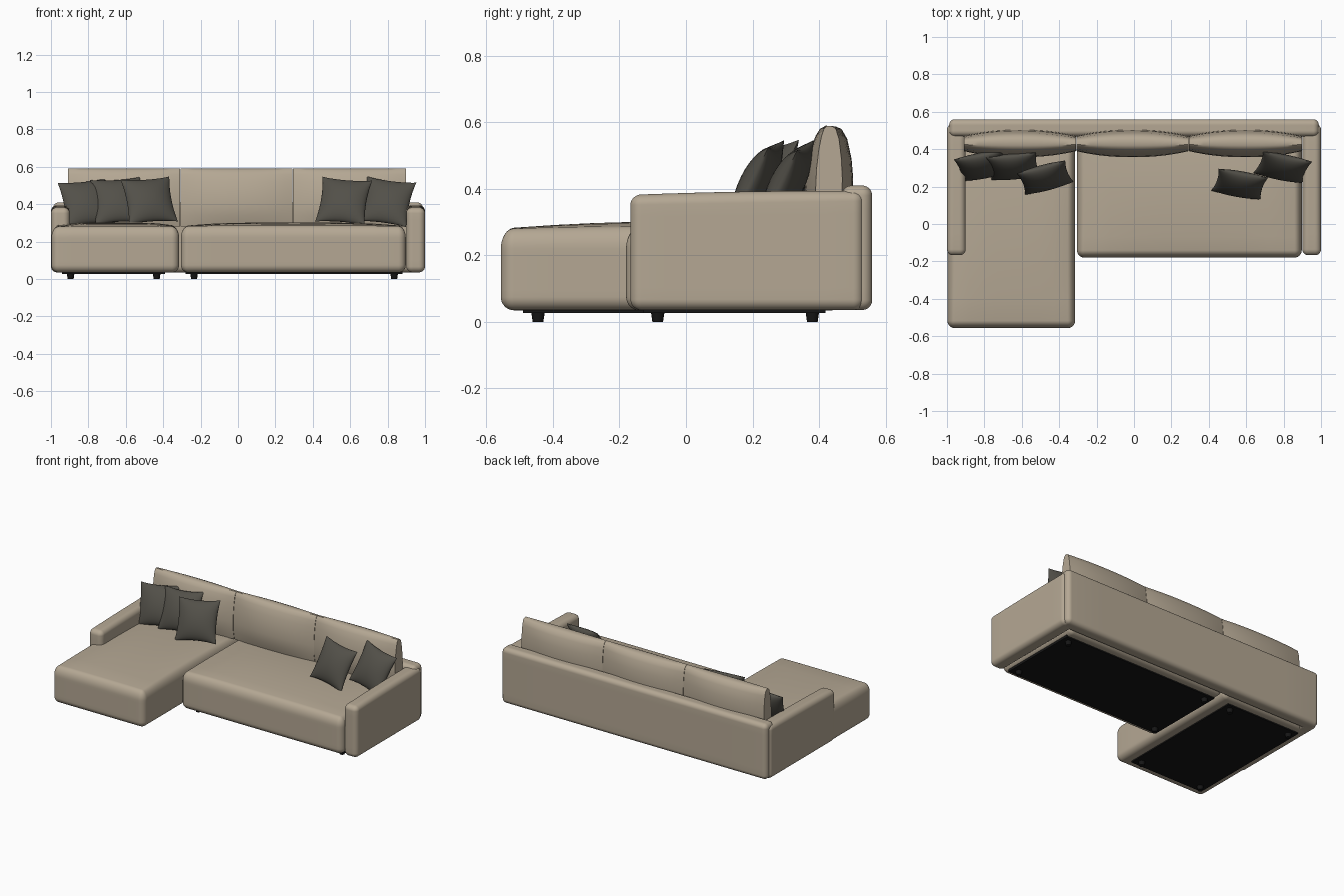
import bpy
import bmesh
import math
from mathutils import Matrix, Vector

old = bpy.data.objects.get("Cube")
if old:
    bpy.data.objects.remove(old, do_unlink=True)


def make_material(name, rgb):
    mat = bpy.data.materials.new(name)
    mat.use_nodes = True
    color = (*rgb, 1.0)
    mat.diffuse_color = color
    bsdf = mat.node_tree.nodes["Principled BSDF"]
    bsdf.inputs["Base Color"].default_value = color
    bsdf.inputs["Roughness"].default_value = 0.85
    return mat


BEIGE = make_material("beige fabric", (0.46, 0.39, 0.295))
GREY = make_material("dark grey fabric", (0.085, 0.08, 0.066))
BLACK = make_material("black base", (0.008, 0.008, 0.008))


def finish(name, bm, mat, angle=40):
    bmesh.ops.recalc_face_normals(bm, faces=bm.faces)
    mesh = bpy.data.meshes.new(name)
    bm.to_mesh(mesh)
    bm.free()
    mesh.materials.append(mat)
    obj = bpy.data.objects.new(name, mesh)
    bpy.context.collection.objects.link(obj)
    bpy.ops.object.select_all(action="DESELECT")
    obj.select_set(True)
    bpy.context.view_layer.objects.active = obj
    bpy.ops.object.shade_smooth_by_angle(angle=math.radians(angle))
    return obj


def soft_box(name, lo, hi, radius, top_radius, crown=0.0, slope=0.0):
    """Upholstered block: rounded edges, domed top, optional rise to the back."""
    lo, hi = Vector(lo), Vector(hi)
    mid, half = (lo + hi) / 2, (hi - lo) / 2
    bm = bmesh.new()
    bmesh.ops.create_cube(bm, size=2)
    bmesh.ops.subdivide_edges(bm, edges=bm.edges[:], cuts=15, use_grid_fill=True)
    for v in bm.verts:
        core, away, rad = Vector(), Vector(), Vector()
        for i in range(3):
            t = v.co[i]
            r = top_radius if i == 2 and t > 0 else radius
            side = math.copysign(1, t)
            # the outer part of every axis bends around the rounded edge
            corner = max(0.0, (abs(t) - 0.5) / 0.5)
            core[i] = side * min(abs(t) / 0.5, 1) * (half[i] - r)
            away[i] = side * math.tan(corner * math.pi / 4)
            rad[i] = r
        away.normalize()
        p = core + Vector(a * r for a, r in zip(away, rad))
        u, w = p.x / half.x, p.y / half.y
        if v.co.z > 0:
            rise = crown * (1 - u ** 4) * (1 - w ** 2) + slope * (w + 1) / 2
            p.z += rise * min(1, v.co.z * 2)
        v.co = mid + p
    return finish(name, bm, BEIGE)


def plain_box(name, lo, hi, mat):
    lo, hi = Vector(lo), Vector(hi)
    bm = bmesh.new()
    bmesh.ops.create_cube(bm, size=1)
    for v in bm.verts:
        v.co = (lo + hi) / 2 + v.co * (hi - lo)
    return finish(name, bm, mat)


def back_cushion(name, x0, x1):
    """Side profile swept along x, fuller in the middle than at the ends."""
    profile = [(.38, .28), (.36, .34), (.357, .40), (.362, .46), (.375, .52),
               (.39, .56), (.403, .581), (.42, .59), (.45, .588), (.468, .58),
               (.485, .55), (.498, .49), (.503, .43), (.50, .36), (.48, .28)]
    bm = bmesh.new()
    rings, steps, yc = [], 16, 0.43
    for s in range(steps + 1):
        u = 2 * s / steps - 1
        full = 0.55 + 0.45 * (1 - abs(u) ** 2.2)
        rings.append([bm.verts.new((x0 + (x1 - x0) * s / steps,
                                    yc + (y - yc) * full, z)) for y, z in profile])
    n = len(profile)
    for a, b in zip(rings, rings[1:]):
        for i in range(n):
            j = (i + 1) % n
            bm.faces.new((a[i], a[j], b[j], b[i]))
    bm.faces.new(rings[0])
    bm.faces.new(rings[-1])
    return finish(name, bm, BEIGE)


def throw_pillow(name, center, yaw, roll, lean=27, size=0.27, puff=0.05):
    """Square pillow with pinched corners and slightly hollow sides."""
    bm = bmesh.new()
    n = 16
    for face in (-1, 1):
        grid = []
        for i in range(n + 1):
            u = math.sin((i / n - 0.5) * math.pi)
            row = []
            for j in range(n + 1):
                w = math.sin((j / n - 0.5) * math.pi)
                x = u * (1 - 0.09 * (1 - w * w)) * size / 2
                z = w * (1 - 0.09 * (1 - u * u)) * size / 2
                y = face * puff * (max(0, (1 - u * u) * (1 - w * w))) ** 0.55
                row.append(bm.verts.new((x, y, z)))
            grid.append(row)
        for i in range(n):
            for j in range(n):
                bm.faces.new((grid[i][j], grid[i + 1][j],
                              grid[i + 1][j + 1], grid[i][j + 1]))
    bmesh.ops.remove_doubles(bm, verts=bm.verts, dist=0.0003)
    turn = (Matrix.Rotation(math.radians(yaw), 4, "Z")
            @ Matrix.Rotation(math.radians(-lean), 4, "X")
            @ Matrix.Rotation(math.radians(roll), 4, "Y"))
    bmesh.ops.transform(bm, matrix=Matrix.Translation(center) @ turn, verts=bm.verts)
    return finish(name, bm, GREY, 50)


def foot(name, x, y):
    bm = bmesh.new()
    bmesh.ops.create_cone(bm, cap_ends=True, segments=16, radius1=0.016,
                          radius2=0.021, depth=0.034,
                          matrix=Matrix.Translation((x, y, 0.017)))
    return finish(name, bm, BLACK)


# Seats
soft_box("chaise_seat", (-0.998, -0.557, 0.035), (-0.315, 0.48, 0.28), 0.04, 0.06, 0.022)
soft_box("main_seat", (-0.305, -0.18, 0.035), (0.897, 0.48, 0.282), 0.04, 0.06, 0.02)

# Arms and backrest
soft_box("right_arm", (-1.0, -0.167, 0.036), (-0.9, 0.535, 0.382), 0.032, 0.03, 0.004, 0.012)
soft_box("left_arm", (0.9, -0.167, 0.036), (1.0, 0.535, 0.382), 0.032, 0.03, 0.004, 0.012)
soft_box("backrest", (-0.988, 0.468, 0.036), (0.988, 0.56, 0.41), 0.03, 0.03)

# Loose back cushions
for label, x0, x1 in (("right", -0.91, -0.31), ("middle", -0.308, 0.292), ("left", 0.294, 0.897)):
    back_cushion(label + "_back_cushion", x0, x1)

# Throw pillows: centre, yaw, roll
pillows = [((-0.81, 0.312, 0.408), 8, -6), ((-0.643, 0.308, 0.418), 4, -4),
           ((-0.475, 0.248, 0.42), 13, -4), ((0.565, 0.213, 0.417), -8, 5),
           ((0.795, 0.303, 0.413), -8, 8)]
for i, (center, yaw, roll) in enumerate(pillows):
    throw_pillow(f"throw_pillow_{i + 1}", center, yaw, roll)

# Under panels and feet
for label, x0, x1, y0 in (("chaise", -0.94, -0.39, -0.49), ("main", -0.28, 0.88, -0.13)):
    plain_box(label + "_under_panel", (x0, y0, 0.027), (x1, 0.42, 0.06), BLACK)
    for fx in (x0 + 0.045, x1 - 0.045):
        for fy in (y0 + 0.045, 0.38):
            foot(label + "_foot", fx, fy)
